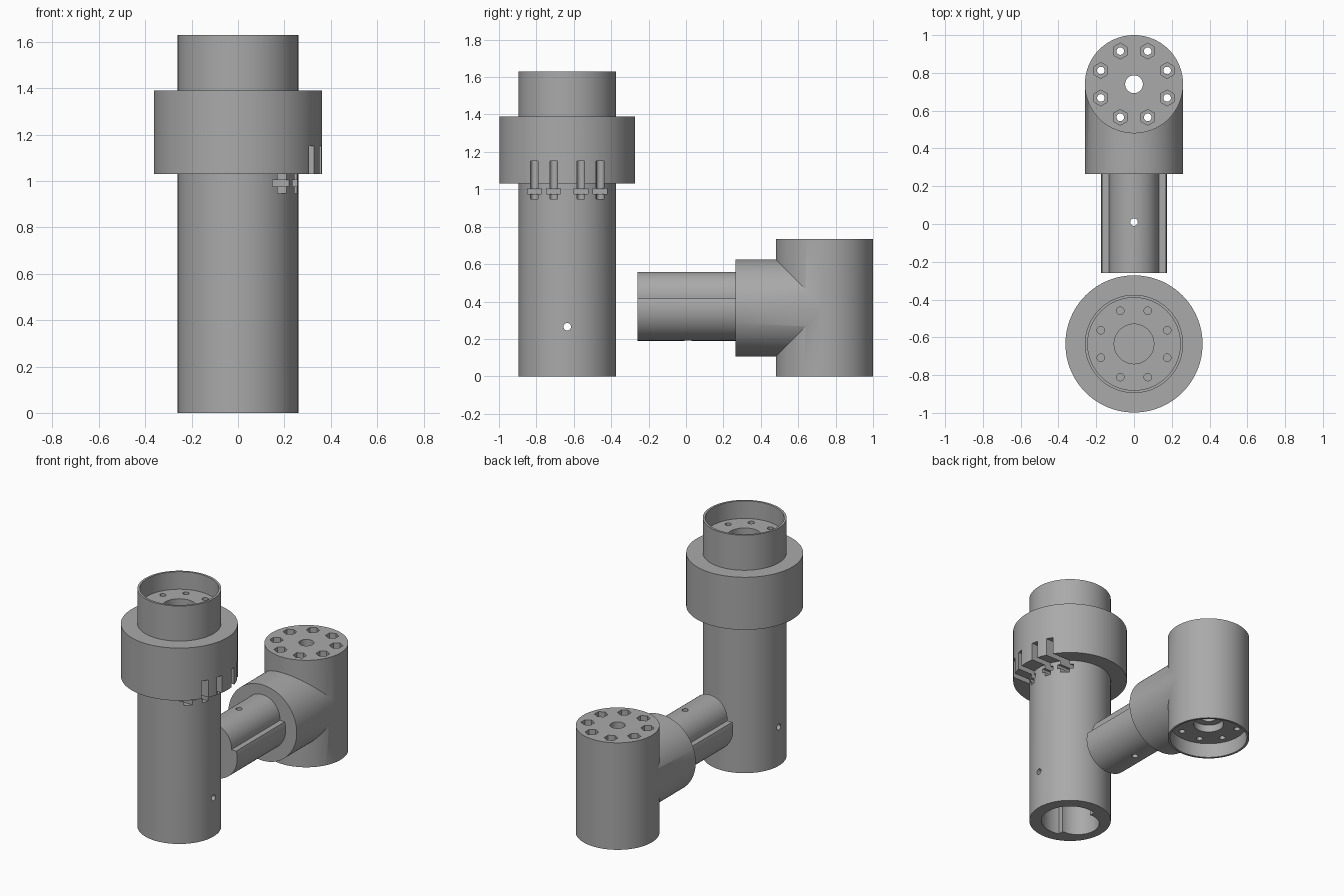
import bpy, bmesh, math
from mathutils import Matrix, Vector

cube = bpy.data.objects.get("Cube")
if cube:
    bpy.data.objects.remove(cube)

grey = bpy.data.materials.new("plain_grey")
grey.use_nodes = True
colour = (0.4, 0.4, 0.4, 1)
grey.diffuse_color = colour
grey.node_tree.nodes["Principled BSDF"].inputs["Base Color"].default_value = colour

COLUMN_Y, ELBOW_Y, ARM_Z = -0.635, 0.74, 0.366
R, CUP_R, BOLT_R = 0.26, 0.245, 0.19
ELBOW_TOP = 0.733


def circle(radius, n=96, turn=0.0):
    return [(radius * math.cos(turn + math.tau * i / n),
             radius * math.sin(turn + math.tau * i / n)) for i in range(n)]


def keyed_outline(scale=1.0):
    """Round lower body with a narrower rounded lobe above a ledge."""
    ledge, big, small, rise = 0.051, 0.176, 0.132, 0.061
    pts = []
    for radius, centre, side in ((big, 0, -1), (small, rise, 1)):
        a = math.asin((ledge - centre) / radius)
        start, end = (math.pi - a, math.tau + a) if side < 0 else (a, math.pi - a)
        for i in range(49):
            t = start + (end - start) * i / 48
            pts.append((scale * radius * math.cos(t),
                        scale * (centre + radius * math.sin(t))))
    return pts


def prism(name, outline, length, base=(0, 0, 0), rotation=None):
    """Extrude an outline along its local z axis."""
    bm = bmesh.new()
    face = bm.faces.new([bm.verts.new((x, y, 0)) for x, y in outline])
    grown = bmesh.ops.extrude_face_region(bm, geom=[face])
    top = [g for g in grown["geom"] if isinstance(g, bmesh.types.BMVert)]
    bmesh.ops.translate(bm, verts=top, vec=(0, 0, length))
    bmesh.ops.recalc_face_normals(bm, faces=bm.faces)
    bm.transform(Matrix.Translation(base) @ (rotation or Matrix()))
    mesh = bpy.data.meshes.new(name)
    bm.to_mesh(mesh)
    bm.free()
    mesh.materials.append(grey)
    ob = bpy.data.objects.new(name, mesh)
    bpy.context.collection.objects.link(ob)
    return ob


def rod(radius, z0, z1, x, y, n=96, turn=0.0):
    return prism("rod", circle(radius, n, turn), z1 - z0, (x, y, z0))


def block(x0, x1, y, width, z0, z1):
    h = width / 2
    return prism("block", [(x0, -h), (x1, -h), (x1, h), (x0, h)], z1 - z0, (0, y, z0))


def combine(target, tool, operation="DIFFERENCE"):
    mod = target.modifiers.new("combine", "BOOLEAN")
    mod.object, mod.operation, mod.solver = tool, operation, "EXACT"
    bpy.context.view_layer.update()
    graph = bpy.context.evaluated_depsgraph_get()
    mesh = bpy.data.meshes.new_from_object(target.evaluated_get(graph))
    target.modifiers.clear()
    target.data = mesh
    bpy.data.objects.remove(tool)


def finish(ob):
    bpy.ops.object.select_all(action="DESELECT")
    ob.select_set(True)
    bpy.context.view_layer.objects.active = ob
    bpy.ops.object.shade_smooth_by_angle(angle=math.radians(30))


bolts = [(BOLT_R * math.cos(a), BOLT_R * math.sin(a))
         for a in (math.tau * (i + 0.5) / 8 for i in range(8))]
to_y = Matrix.Rotation(math.radians(90), 4, "X")    # local z to -y, local y to z
to_x = Matrix.Rotation(math.radians(90), 4, "Y")    # local z to +x

# Column with collar, open cup on top and keyed socket below
column = rod(R, 0, 1.63, 0, COLUMN_Y)
column.name = "column"
combine(column, rod(0.363, 1.03, 1.39, 0, COLUMN_Y), "UNION")
combine(column, rod(CUP_R, 1.51, 1.7, 0, COLUMN_Y))
combine(column, rod(0.105, 1.35, 1.6, 0, COLUMN_Y))
combine(column, prism("socket", keyed_outline(1.04), 0.63, (0, COLUMN_Y, -0.1),
                      Matrix.Rotation(math.radians(90), 4, "Z")))
combine(column, prism("pin_hole", circle(0.02, 24), 1, (-0.5, COLUMN_Y, 0.265), to_x))

# Bolt holes, with screw and nut slots opening to the left side
for x, y in bolts:
    combine(column, rod(0.02, 0.948, 1.6, x, COLUMN_Y + y, 24))
    if x > 0:
        combine(column, block(x, 0.5, COLUMN_Y + y, 0.041, 0.947, 1.15))
        combine(column, block(x - 0.03, 0.5, COLUMN_Y + y, 0.075, 0.976, 1.005))
finish(column)

# Elbow: upright barrel, side barrel and keyed spigot
elbow = rod(R, 0, ELBOW_TOP, 0, ELBOW_Y)
elbow.name = "elbow"
combine(elbow, prism("side_barrel", circle(R - 0.0005), ELBOW_Y - 0.265,
                     (0, ELBOW_Y, ARM_Z), to_y), "UNION")
combine(elbow, prism("spigot", keyed_outline(), 0.66, (0, 0.4, ARM_Z), to_y), "UNION")
combine(elbow, rod(0.02, 0, 1, 0, 0.01, 24))

# Cup below, central bore, bolt holes and nut pockets
combine(elbow, rod(CUP_R, -0.1, 0.1, 0, ELBOW_Y))
combine(elbow, rod(0.095, 0.05, 0.15, 0, ELBOW_Y))
combine(elbow, rod(0.047, -0.1, 1, 0, ELBOW_Y, 48))
for x, y in bolts:
    combine(elbow, rod(0.02, 0.05, 1, x, ELBOW_Y + y, 24))
    combine(elbow, rod(0.042, ELBOW_TOP - 0.15, 1, x, ELBOW_Y + y, 6, math.radians(30)))
finish(elbow)
